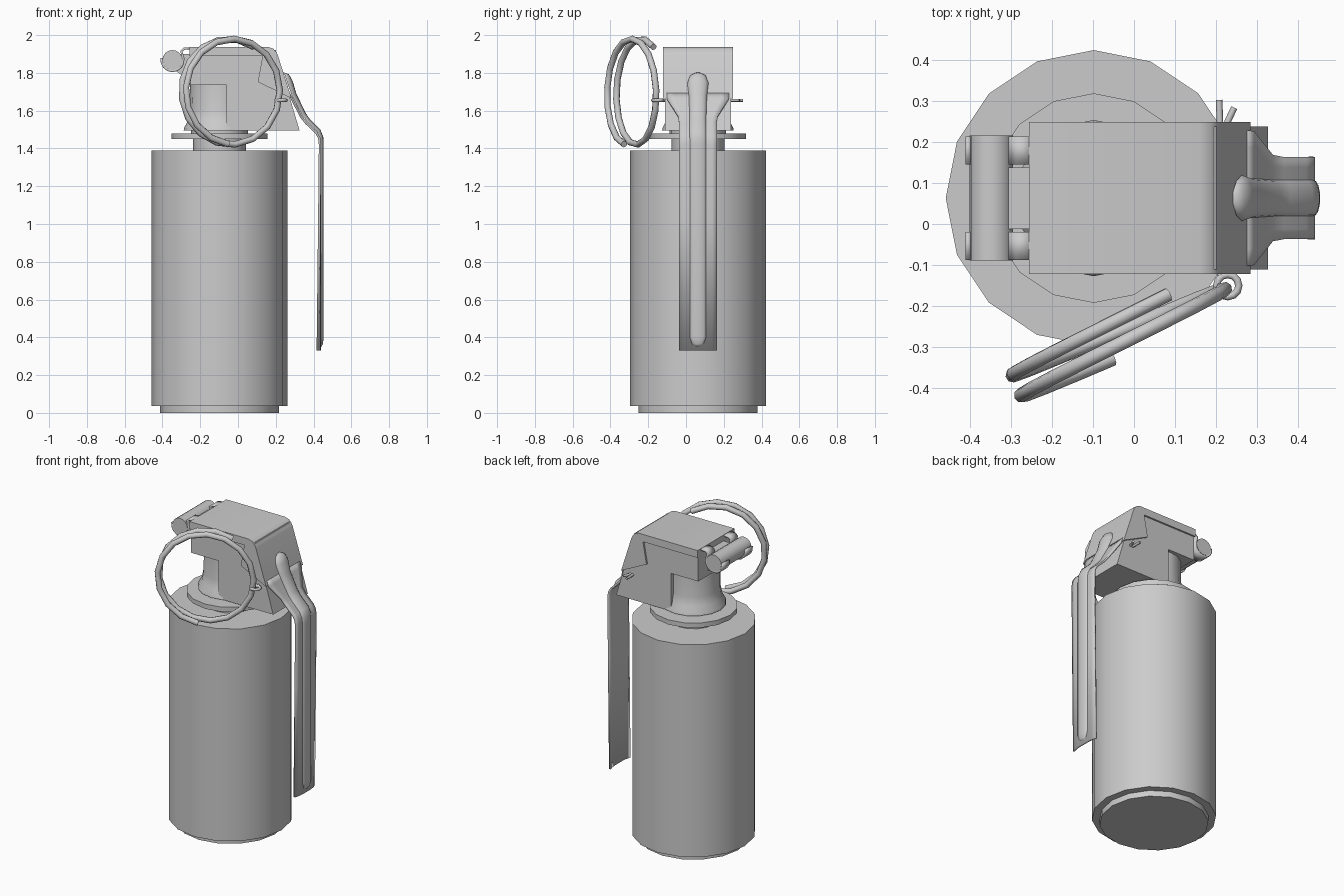
import bpy, bmesh
from math import sin, cos, pi, radians, sqrt
from mathutils import Vector

if "Cube" in bpy.data.objects:
    bpy.data.objects.remove(bpy.data.objects["Cube"])

CX, CY = -0.098, 0.063   # axis of the canister


def finish(name, bm, angle=35):
    bmesh.ops.recalc_face_normals(bm, faces=bm.faces)
    me = bpy.data.meshes.new(name)
    bm.to_mesh(me)
    bm.free()
    ob = bpy.data.objects.new(name, me)
    bpy.context.collection.objects.link(ob)
    bpy.ops.object.select_all(action='DESELECT')
    ob.select_set(True)
    bpy.context.view_layer.objects.active = ob
    bpy.ops.object.shade_smooth_by_angle(angle=radians(angle))
    return ob


def loft(name, rings, closed_ends=True, cyclic=True, angle=35):
    bm = bmesh.new()
    vs = [[bm.verts.new(p) for p in r] for r in rings]
    n = len(vs[0])
    for a, b in zip(vs, vs[1:]):
        for i in range(n if cyclic else n - 1):
            j = (i + 1) % n
            bm.faces.new((a[i], a[j], b[j], b[i]))
    if closed_ends:
        bm.faces.new(vs[0])
        bm.faces.new(vs[-1])
    return finish(name, bm, angle)


def lathe(name, profile, sides=16):
    return loft(name, [[(CX + r * cos(2 * pi * i / sides), CY + r * sin(2 * pi * i / sides), z)
                        for i in range(sides)] for r, z in profile])


def prism(name, pts, y0, y1, angle=35):
    return loft(name, [[(x, y, z) for x, z in pts] for y in (y0, y1)], angle=angle)


def strip(name, path, thick):
    """Sheet swept along (x, z, half width, edge set-back)."""
    ob = loft(name, [[(x - d * e, CY + w * s, z) for s, e in
                      ((-1, 1), (-.75, .35), (-.45, 0), (.45, 0), (.75, .35), (1, 1))]
                     for x, z, w, d in path], False, False)
    m = ob.modifiers.new("thickness", 'SOLIDIFY')
    m.thickness, m.offset = thick, 0
    return ob


def tube(name, pts, r, cyclic=False):
    cu = bpy.data.curves.new(name, 'CURVE')
    cu.dimensions = '3D'
    sp = cu.splines.new('POLY')
    sp.points.add(len(pts) - 1)
    for p, c in zip(sp.points, pts):
        p.co = (*c, 1)
    sp.use_cyclic_u = cyclic
    sp.use_smooth = True
    cu.bevel_depth, cu.bevel_resolution, cu.use_fill_caps = r, 2, True
    ob = bpy.data.objects.new(name, cu)
    bpy.context.collection.objects.link(ob)
    bpy.ops.object.select_all(action='DESELECT')
    ob.select_set(True)
    bpy.context.view_layer.objects.active = ob
    bpy.ops.object.convert(target='MESH')
    bpy.ops.object.shade_smooth_by_angle(angle=radians(50))


# Canister, neck and flange
lathe("canister", [(.315, 0), (.315, .037), (.36, .037), (.36, 1.39),
                   (.14, 1.39), (.14, 1.45), (.255, 1.45), (.255, 1.48), (.15, 1.48)])
# Flared fuze column
lathe("fuze_column", [(.15, 1.46), (.15, 1.495), (.19, 1.495), (.187, 1.51), (.168, 1.545),
                      (.157, 1.60), (.155, 1.76)])
# Fuze block with overhang on the lever side
prism("fuze_block", [(-.252, 1.735), (-.06, 1.735), (-.06, 1.495), (.326, 1.495),
                     (.2, 1.92), (-.252, 1.92)], CY - .174, CY + .174)
# Folded cap with triangular side flaps
prism("lever_cap", [(-.256, 1.937), (-.256, 1.89), (.13, 1.89), (.105, 1.752), (.284, 1.665),
                    (.212, 1.89), (.203, 1.91), (.187, 1.928), (.16, 1.937)],
      CY - .185, CY + .185)

# Lever: tapers from cap width, bends and hangs down
strip("lever", [(.27, 1.69, .165, 0), (.287, 1.66, .163, 0), (.333, 1.57, .105, 0),
                (.36, 1.535, .1, 0), (.415, 1.482, .1, 0), (.43, 1.455, .1, 0),
                (.434, 1.42, .1, 0), (.434, 1.03, .1, .004), (.434, .33, .1, .012)], .012)

# Raised rib pressed into the lever
rib = [(.240, 1.80, .012, .004), (.249, 1.785, .042, .022), (.262, 1.745, .056, .03),
       (.285, 1.68, .048, .026), (.34, 1.575, .044, .022), (.367, 1.54, .044, .02),
       (.42, 1.488, .044, .02), (.434, 1.457, .044, .018), (.437, 1.42, .044, .016),
       (.437, .40, .044, .016), (.437, .365, .032, .013), (.437, .35, .01, .004)]
rings = []
for i, (x, z, w, h) in enumerate(rib):
    a, b = rib[max(i - 1, 0)], rib[min(i + 1, len(rib) - 1)]
    n = Vector((a[1] - b[1], b[0] - a[0])).normalized()
    rings.append([(x + n.x * h * sin(t), CY + w * cos(t), z + n.y * h * sin(t))
                  for t in (pi * k / 8 for k in range(9))])
loft("lever_rib", rings, angle=60)

# Hinge: pin, block lug and two hooks under the pin
HX, HZ = -.347, 1.868
prism("hinge_pin", [(HX + .053 * cos(pi * k / 8), HZ + .053 * sin(pi * k / 8))
                    for k in range(16)], CY - .152, CY + .152)
prism("hinge_lug", [(-.24, 1.765), (-.268, 1.77), (-.345, 1.82), (-.305, 1.90), (-.24, 1.90)],
      CY - .075, CY + .075)
hook = [(-.25, 1.93), (-.285, 1.928), (-.30, 1.915)] + [
    (HX + .058 * cos(radians(a)), HZ + .058 * sin(radians(a))) for a in range(10, -191, -25)]
for side, s in (("front", -1), ("back", 1)):
    ob = loft("hinge_hook_" + side, [[(x, CY + s * w, z) for w in (.082, .15)] for x, z in hook],
              False, False)
    m = ob.modifiers.new("thickness", 'SOLIDIFY')
    m.thickness, m.offset = .012, 0

# Split pull ring: just over one and a half turns
C = Vector((-.033, -.275, 1.70))
U, N, R = Vector((.908, .42, 0)), Vector((.42, -.908, 0)), .28
pts = []
for i in range(27):
    t = i / 26
    a = radians(-98 - 564 * t)
    pts.append(C + U * R * cos(a) + Vector((0, 0, R * sin(a))) + N * (.04 - .085 * t))
tube("pull_ring", pts, .0175)

# Safety pin: eye round the ring, shaft and splayed tail
EX, EY, PZ = .228, -.15, 1.655
tube("pin_eye", [(EX + .027 * cos(pi * k / 6), EY + .027 * sin(pi * k / 6), PZ)
                 for k in range(12)], .009, True)
for side, s, end in (("left", -1, .302), ("right", 1, .283)):
    x = .217 + s * .007
    tube("pin_leg_" + side, [(x, -.125, PZ), (x, .22, PZ), (x + (.004 if s > 0 else -.001), .25, PZ),
                             (x + (.02 if s > 0 else -.003), end, PZ)], .008)
